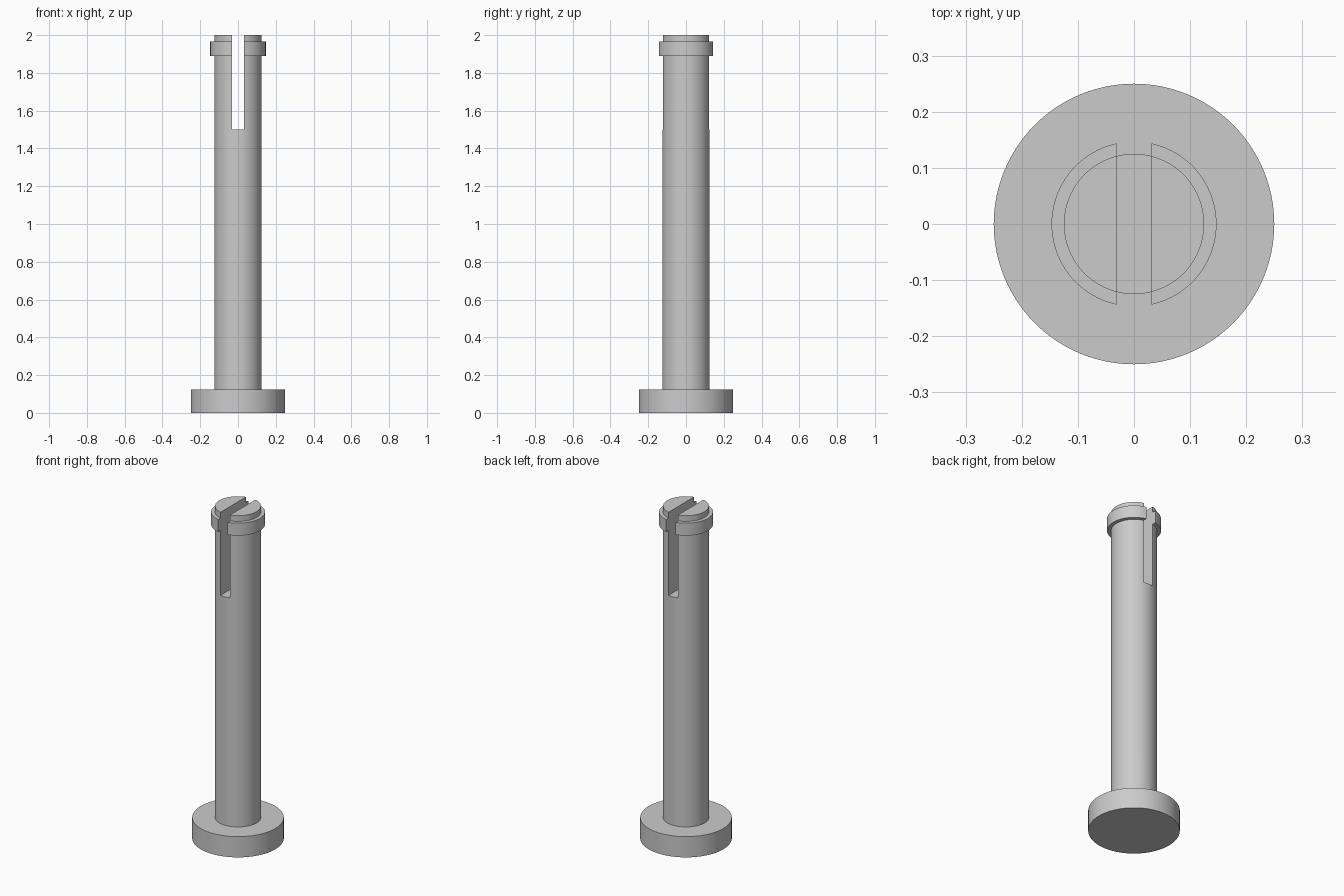
import bpy
import bmesh
import math
from mathutils import Matrix, Vector

cube = bpy.data.objects.get("Cube")
if cube:
    bpy.data.objects.remove(cube, do_unlink=True)

SEGMENTS = 96
SLOT_WIDTH, SLOT_FLOOR = 0.0625, 1.5

grey = bpy.data.materials.new("plain grey")
grey.use_nodes = True
colour = (0.6, 0.6, 0.6, 1)
grey.diffuse_color = colour
grey.node_tree.nodes["Principled BSDF"].inputs["Base Color"].default_value = colour


def make_object(name, bm):
    bmesh.ops.recalc_face_normals(bm, faces=bm.faces)
    mesh = bpy.data.meshes.new(name)
    bm.to_mesh(mesh)
    bm.free()
    mesh.materials.append(grey)
    obj = bpy.data.objects.new(name, mesh)
    bpy.context.collection.objects.link(obj)
    return obj


def lathe(name, profile):
    """Turn a (radius, height) profile around the z axis, with flat end caps."""
    bm = bmesh.new()
    rings = []
    for radius, z in profile:
        ring = bmesh.ops.create_circle(
            bm, segments=SEGMENTS, radius=radius,
            matrix=Matrix.Translation((0, 0, z)))["verts"]
        rings.append(ring)
    for low, high in zip(rings, rings[1:]):
        for i in range(SEGMENTS):
            j = (i + 1) % SEGMENTS
            bm.faces.new((low[i], low[j], high[j], high[i]))
    bm.faces.new(rings[0])
    bm.faces.new(rings[-1])
    return make_object(name, bm)


# Round foot, shaft and snap collar turned as one solid pin
pin = lathe("slotted_pin", [
    (0.25, 0), (0.25, 0.125),
    (0.125, 0.125), (0.125, 1.89),
    (0.147, 1.89), (0.147, 1.965),
    (0.125, 1.965), (0.125, 2),
])

# Slot cutter running front to back through the upper end
bm = bmesh.new()
bmesh.ops.create_cube(bm, size=1)
bmesh.ops.scale(bm, vec=Vector((SLOT_WIDTH, 1, 1)), verts=bm.verts)
bmesh.ops.translate(bm, vec=Vector((0, 0, SLOT_FLOOR + 0.5)), verts=bm.verts)
cutter = make_object("slot_cutter", bm)
cutter.hide_render = True

slot = pin.modifiers.new("slot", "BOOLEAN")
slot.operation = "DIFFERENCE"
slot.solver = "EXACT"
slot.object = cutter

# Apply the slot, discard the cutter and smooth the round walls
bpy.ops.object.select_all(action="DESELECT")
bpy.context.view_layer.objects.active = pin
pin.select_set(True)
bpy.ops.object.modifier_apply(modifier=slot.name)
bpy.data.objects.remove(cutter, do_unlink=True)
bpy.ops.object.shade_smooth_by_angle(angle=math.radians(30))
